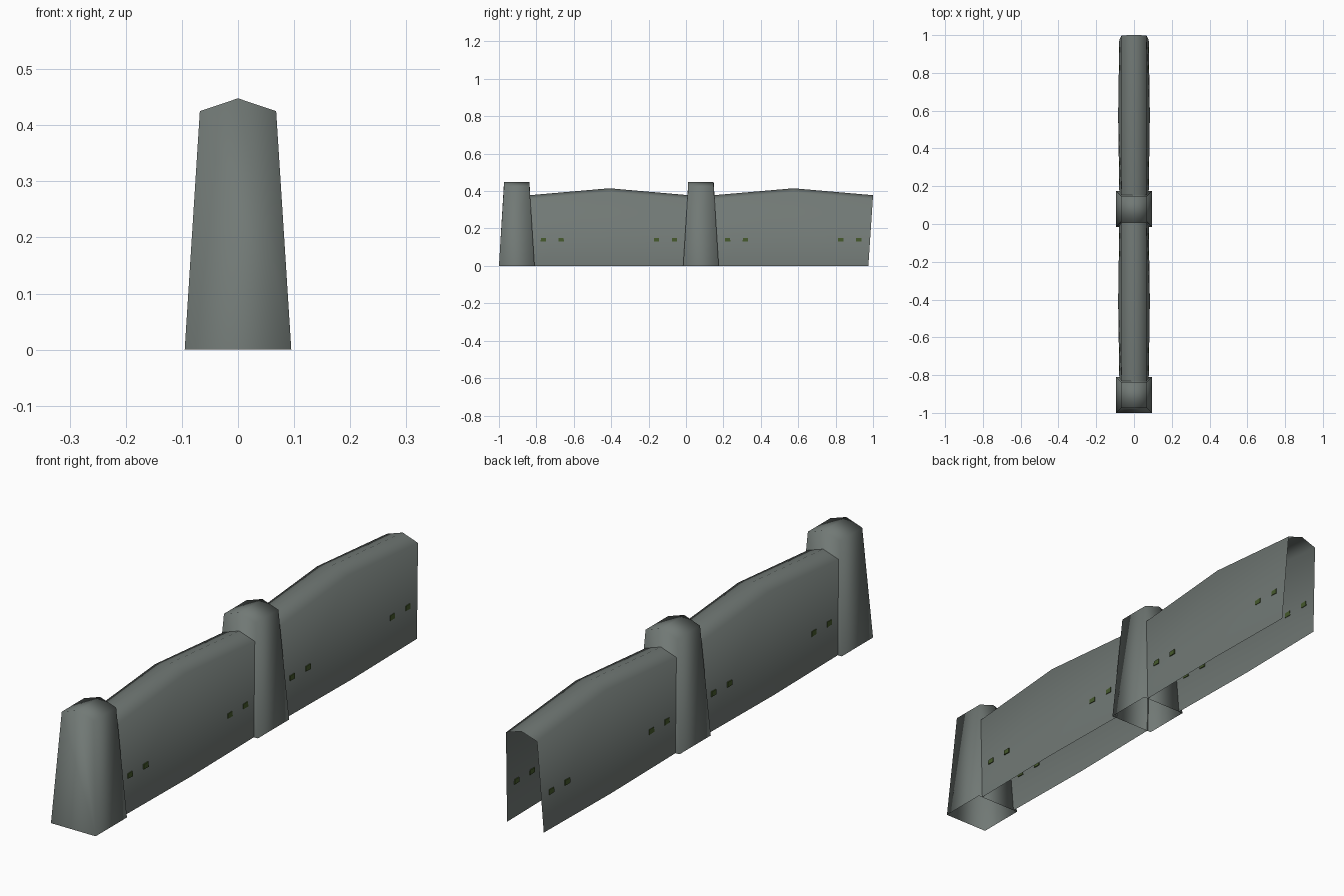
import bpy

if "Cube" in bpy.data.objects:
    bpy.data.objects.remove(bpy.data.objects["Cube"])

def material(name, rgb):
    m = bpy.data.materials.new(name)
    m.diffuse_color = (*rgb, 1)
    m.use_nodes = True
    m.node_tree.nodes["Principled BSDF"].inputs["Base Color"].default_value = m.diffuse_color
    return m

STONE = material("grey_stone", (0.165, 0.19, 0.178))
MOSS = material("moss_green", (0.06, 0.10, 0.025))

def make(name, verts, faces, mat, smooth=True):
    me = bpy.data.meshes.new(name)
    me.from_pydata(verts, [], faces)
    me.materials.append(mat)
    for p in me.polygons:
        p.use_smooth = smooth
    ob = bpy.data.objects.new(name, me)
    bpy.context.collection.objects.link(ob)
    return ob

# Tapered post: hollow below, gabled top with the ridge along y
def post(name, cy):
    b, t, zt, zr = 0.095, 0.068, 0.425, 0.448
    corners = [(-1, -1), (1, -1), (1, 1), (-1, 1)]
    v = [(sx * b, cy + sy * b, 0) for sx, sy in corners]
    v += [(sx * t, cy + sy * t, zt) for sx, sy in corners]
    v += [(0, cy - t, zr), (0, cy + t, zr)]
    f = [(0, 1, 5, 8, 4), (1, 2, 6, 5), (2, 3, 7, 9, 6), (3, 0, 4, 7),
         (5, 6, 9, 8), (7, 4, 8, 9)]
    make(name, v, f, STONE)

# Wall panel: open shell, humped in the middle, ends leaning with the posts
BASE_END, BASE_MID, SHOULDER = 0.078, 0.084, 0.066

def panel(name, y0, y1):
    lean = 0.025
    mid = (y0 + y1) / 2
    v = []
    for y, d, hb, zr in ((y0, -lean, BASE_END, 0.378), (mid, 0, BASE_MID, 0.415),
                         (y1, lean, BASE_END, 0.378)):
        zs = zr - 0.022
        v += [(hb, y, 0), (SHOULDER, y + d * 0.95, zs), (0, y + d, zr),
              (-SHOULDER, y + d * 0.95, zs), (-hb, y, 0)]
    f = [(a + i, a + 5 + i, a + 6 + i, a + 1 + i) for a in (0, 5) for i in range(4)]
    make(name, v, f, STONE)

    # Small moss patches: thin plates straddling each side of the panel
    for k, py in enumerate((y0 + 0.047, y0 + 0.142, y1 - 0.148, y1 - 0.052)):
        for s in (-1, 1):
            def side(y, z):
                u = min(1, abs(y - mid) / ((y1 - y0) / 2))
                hb = BASE_MID + (BASE_END - BASE_MID) * u
                zs = 0.393 - 0.037 * u
                return hb + (SHOULDER - hb) * z / zs
            pv = []
            for off in (-0.003, 0.003):
                for dy, dz in ((-0.014, -0.009), (0.015, -0.010), (0.014, 0.010), (-0.013, 0.009)):
                    y, z = py + dy, 0.14 + dz
                    pv.append((s * (side(y, z) + off), y, z))
            pf = [(3, 2, 1, 0), (4, 5, 6, 7)]
            pf += [(i, (i + 1) % 4, 4 + (i + 1) % 4, 4 + i) for i in range(4)]
            if s < 0:
                pf = [q[::-1] for q in pf]
            make(f"{name}_moss_{k}_{'right' if s > 0 else 'left'}", pv, pf, MOSS, False)

for i, cy in enumerate((-0.905, 0.08)):
    post(f"post_{i + 1}", cy)
    panel(f"wall_panel_{i + 1}", cy + 0.095, cy + 0.895)
